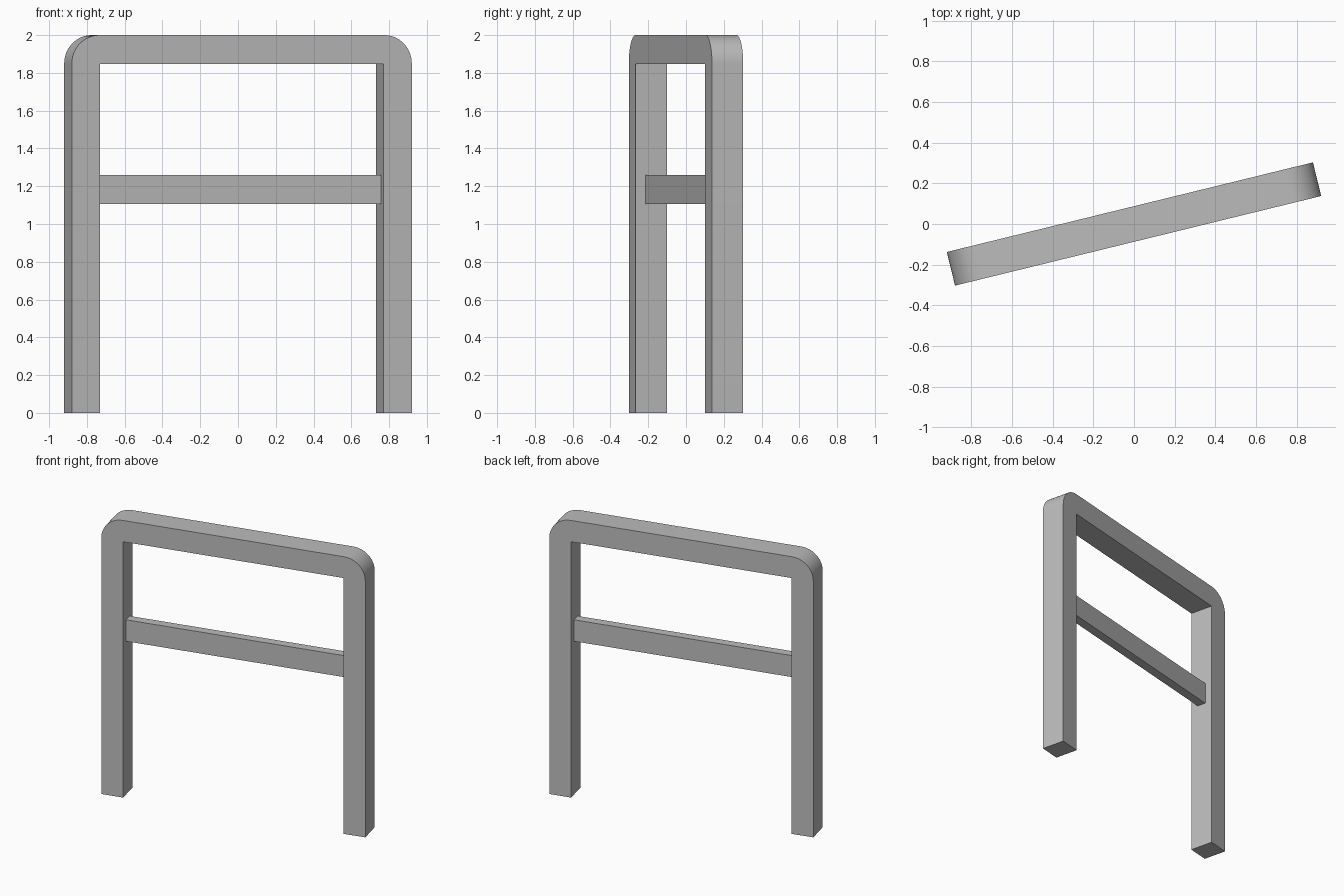
import bpy
import bmesh
import math

if "Cube" in bpy.data.objects:
    bpy.data.objects.remove(bpy.data.objects["Cube"], do_unlink=True)

YAW = math.radians(13.75)
HALF_WIDTH, HEIGHT, DEPTH = 0.9265, 2.0, 0.17
BAR, RADIUS, STEPS = 0.154, 0.15, 12

gray = bpy.data.materials.new("plain_gray")
gray.use_nodes = True
color = (0.5, 0.5, 0.5, 1)
gray.diffuse_color = color
gray.node_tree.nodes["Principled BSDF"].inputs["Base Color"].default_value = color


def extrude_profile(name, points, depth):
    """Extrude an x-z outline evenly about y = 0, turned to the rack's yaw."""
    bm = bmesh.new()
    face = bm.faces.new([bm.verts.new((x, -depth / 2, z)) for x, z in points])
    result = bmesh.ops.extrude_face_region(bm, geom=[face])
    verts = [v for v in result["geom"] if isinstance(v, bmesh.types.BMVert)]
    bmesh.ops.translate(bm, verts=verts, vec=(0, depth, 0))
    bmesh.ops.recalc_face_normals(bm, faces=bm.faces)
    mesh = bpy.data.meshes.new(name)
    bm.to_mesh(mesh)
    bm.free()
    mesh.materials.append(gray)
    obj = bpy.data.objects.new(name, mesh)
    bpy.context.collection.objects.link(obj)
    obj.rotation_euler.z = YAW
    bpy.ops.object.select_all(action="DESELECT")
    obj.select_set(True)
    bpy.context.view_layer.objects.active = obj
    bpy.ops.object.shade_smooth_by_angle(angle=math.radians(30))
    return obj


# Arched frame: rounded outer corners, square inner corners
inner = HALF_WIDTH - BAR
right_half = [(inner, HEIGHT - BAR), (inner, 0), (HALF_WIDTH, 0)]
for i in range(STEPS + 1):
    a = math.pi / 2 * i / STEPS
    right_half.append((HALF_WIDTH - RADIUS + RADIUS * math.cos(a),
                       HEIGHT - RADIUS + RADIUS * math.sin(a)))
left_half = [(-x, z) for x, z in reversed(right_half)]
extrude_profile("arched_frame", right_half + left_half, DEPTH)

# Thin cross rail between the legs
low, high = 1.105, 1.26
extrude_profile("cross_rail", [(-inner, low), (inner, low), (inner, high), (-inner, high)], 0.064)
